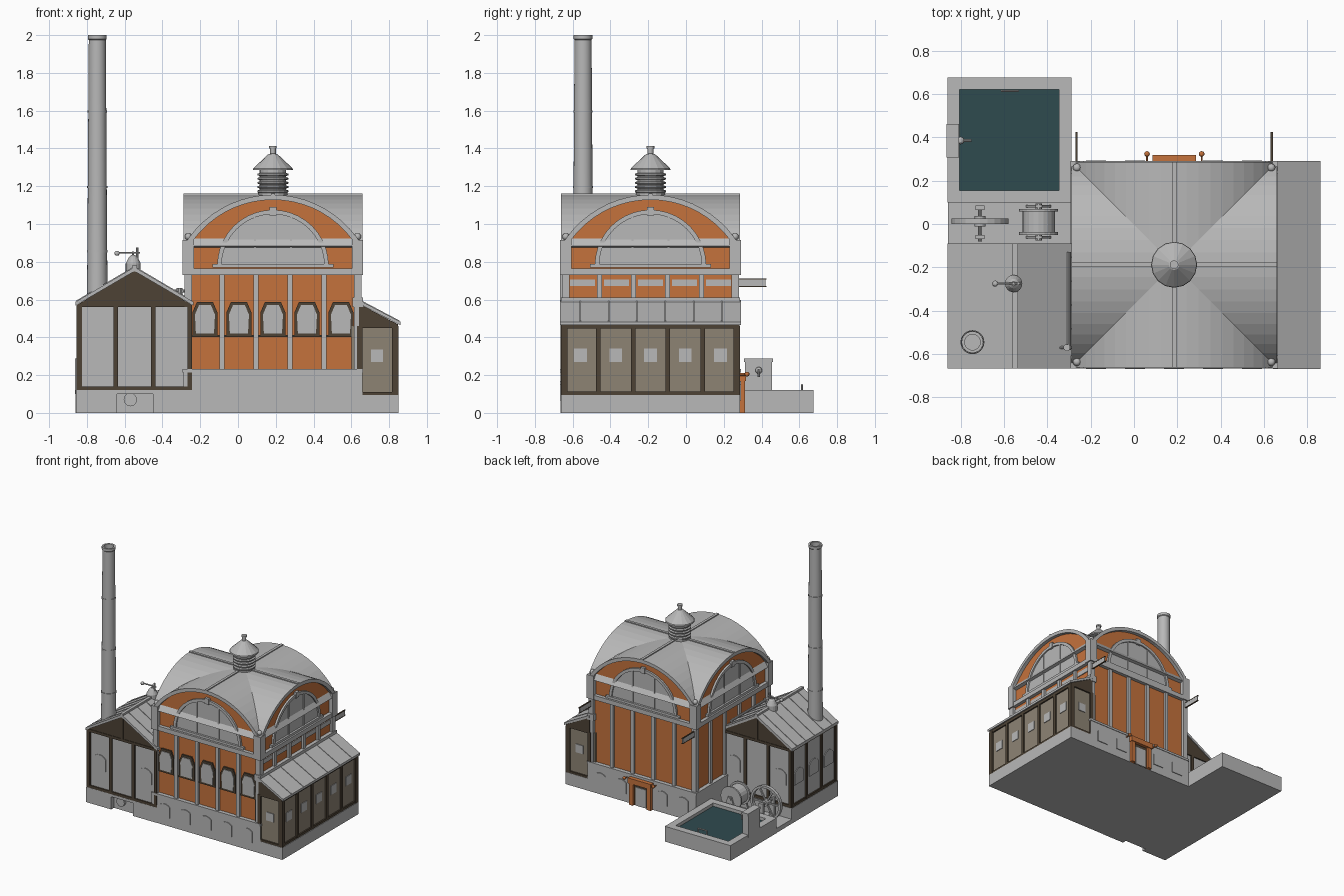
import bpy, bmesh, math
from mathutils import Matrix, Vector

if "Cube" in bpy.data.objects:
    bpy.data.objects.remove(bpy.data.objects["Cube"])


def material(name, rgb):
    m = bpy.data.materials.new(name)
    m.diffuse_color = (*rgb, 1)
    m.use_nodes = True
    m.node_tree.nodes["Principled BSDF"].inputs["Base Color"].default_value = m.diffuse_color
    return m


GREY = material("light_grey", (0.48, 0.48, 0.48))
ORANGE = material("orange_brick", (0.56, 0.17, 0.046))
BROWN = material("dark_brown", (0.075, 0.055, 0.036))
TAUPE = material("taupe", (0.27, 0.23, 0.175))
TEAL = material("teal_water", (0.028, 0.07, 0.078))


def side(cx, cy, quarter):
    """Wall frame: x runs along the wall, -y points outward."""
    return Matrix.Translation((cx, cy, 0)) @ Matrix.Rotation(quarter * math.pi / 2, 4, 'Z')


WORLD = Matrix.Identity(4)


class Part:
    """Collects repeated pieces into one object."""

    def __init__(self, name, mat):
        self.name, self.mat, self.bm = name, mat, bmesh.new()

    def prism(self, pts, d0, d1, M=WORLD):
        # outline in (along, height), extruded from d0 to d1 outward
        a = [self.bm.verts.new(M @ Vector((u, -d0, z))) for u, z in pts]
        b = [self.bm.verts.new(M @ Vector((u, -d1, z))) for u, z in pts]
        n = len(pts)
        self.bm.faces.new(a)
        self.bm.faces.new(b)
        for i in range(n):
            j = (i + 1) % n
            self.bm.faces.new((a[i], a[j], b[j], b[i]))
        return self

    def wall_box(self, u0, u1, d0, d1, z0, z1, M=WORLD):
        return self.prism([(u0, z0), (u1, z0), (u1, z1), (u0, z1)], d0, d1, M)

    def box(self, x0, x1, y0, y1, z0, z1):
        return self.wall_box(x0, x1, -y1, -y0, z0, z1)

    def lathe(self, prof, loc, n=16, axis='Z', closed=False):
        # revolve (radius, height) points about an axis
        rot = {'Z': WORLD, 'X': Matrix.Rotation(math.pi / 2, 4, 'Y'),
               'Y': Matrix.Rotation(-math.pi / 2, 4, 'X')}[axis]
        M = Matrix.Translation(loc) @ rot
        rings = [[self.bm.verts.new(M @ Vector((r * math.cos(t), r * math.sin(t), z)))
                  for t in (2 * math.pi * k / n for k in range(n))] for r, z in prof]
        for i in range(len(rings) if closed else len(rings) - 1):
            a, b = rings[i], rings[(i + 1) % len(rings)]
            for k in range(n):
                self.bm.faces.new((a[k], a[(k + 1) % n], b[(k + 1) % n], b[k]))
        if not closed:
            self.bm.faces.new(rings[0])
            self.bm.faces.new(rings[-1])
        return self

    def rod(self, r, length, loc, axis='Z', n=10):
        return self.lathe([(r, 0), (r, length)], loc, n, axis)

    def ball(self, r, loc, n=12):
        prof = [(r * math.sin(math.pi * k / 8), -r * math.cos(math.pi * k / 8)) for k in range(1, 8)]
        return self.lathe(prof, loc, n)

    def finish(self, smooth=False):
        bmesh.ops.recalc_face_normals(self.bm, faces=self.bm.faces[:])
        me = bpy.data.meshes.new(self.name)
        self.bm.to_mesh(me)
        self.bm.free()
        me.materials.append(self.mat)
        ob = bpy.data.objects.new(self.name, me)
        bpy.context.collection.objects.link(ob)
        if smooth:
            bpy.ops.object.select_all(action='DESELECT')
            ob.select_set(True)
            bpy.context.view_layer.objects.active = ob
            bpy.ops.object.shade_smooth_by_angle(angle=math.radians(35))
        return ob


def arc(r, zc, half, n=20):
    """Arc points from right to left."""
    a = math.asin(min(1, half / r))
    return [(r * math.sin(a - 2 * a * k / n), zc + r * math.cos(a - 2 * a * k / n)) for k in range(n + 1)]


def arched(u, w, z0, z1, rise=0.02):
    """Small window outline with a curved head."""
    h = w / 2
    r = (h * h + rise * rise) / (2 * rise)
    return [(u - h, z0), (u + h, z0)] + [(u + x, z) for x, z in arc(r, z1 - r, h, 6)]


# ---------------- main hall ----------------
CX, CY, H = 0.185, -0.188, 0.474
FRONT, RIGHT, BACK, LEFT = hall = [side(CX, CY, q) for q in range(4)]
BAYS = (-0.27, -0.09, 0.09, 0.27)
CENTRES = (-0.36, -0.18, 0, 0.18, 0.36)

Part("hall_base", GREY).box(CX - H, CX + H, CY - H, CY + H, 0, 0.22).finish()
Part("hall_walls", ORANGE).box(CX - .447, CX + .447, CY - .447, CY + .447, 0.2, 0.75).finish()
roof = Part("vault_roof", GREY)
gable = Part("gable_walls", ORANGE)
trim = Part("hall_trim", GREY)
glass = Part("gable_windows", GREY)
for M in hall:
    gable.prism([(-.455, .73), (.455, .73)] + arc(.532, .606, .455), .42, .447, M)
    # arched window, its surround, keystone, sill and mullions
    glass.prism(arc(.275, .78, .275), .44, .451, M)
    trim.prism(arc(.295, .78, .295) + arc(.272, .78, .272)[::-1], .44, .462, M)
    trim.wall_box(-.018, .018, .44, .467, 1.045, 1.09, M)
    trim.wall_box(-.32, .32, .44, .467, .77, .788, M)
    for u in (-.095, .095):
        trim.wall_box(u - .005, u + .005, .44, .457, .78, 1.035, M)
    # cornice, plinth moulding and pilasters
    trim.wall_box(-H, H, .43, H, .73, .765, M)
    trim.wall_box(-H, H, .43, H + .004, .215, .232, M)
    for u in BAYS:
        trim.wall_box(u - .014, u + .014, .44, .465, .22, .74, M)
for M in (FRONT, RIGHT):
    roof.prism(arc(.549, .606, H) + arc(.522, .606, .447)[::-1], -H, H, M)
    roof.wall_box(-.01, .01, -H, H, 1.145, 1.162, M)
balls = Part("corner_balls", GREY)
for sx in (-1, 1):
    for sy in (-1, 1):
        x, y = CX + sx * .448, CY + sy * .448
        trim.box(x - .03, x + .03, y - .03, y + .03, .73, .915)
        trim.box(x - .02, x + .02, y - .02, y + .02, .22, .74)
        balls.ball(.019, (x, y, .933))
roof.finish()
gable.finish()
glass.finish()
balls.finish(True)
# arm plates projecting at the back
plates, edges = Part("projecting_plates", GREY), Part("plate_edges", BROWN)
for x in (-.265, .635):
    plates.box(x - .004, x + .004, .27, .42, .672, .706)
    edges.box(x - .005, x + .005, .27, .425, .706, .712).box(x - .005, x + .005, .27, .425, .666, .672)
plates.finish()
edges.finish()

# front windows with dark surrounds, and the narrow side windows
frames, panes = Part("front_window_frames", BROWN), Part("hall_window_panes", GREY)
for u in CENTRES:
    frames.prism([(u - .067, .41), (u + .067, .41), (u + .067, .53), (u + .042, .588),
                  (u - .042, .588), (u - .067, .53)], .44, .458, FRONT)
    panes.prism([(u - .048, .42), (u + .048, .42), (u + .053, .52), (u + .032, .57),
                 (u - .032, .57), (u - .053, .52)], .44, .463, FRONT)
frames.wall_box(-.447, .447, .44, .456, .402, .413, FRONT).finish()
for u in (-.36, -.18, 0, .18, .36)[:5]:
    panes.wall_box(u - .065, u + .065, .44, .453, .672, .706, RIGHT)
panes.finish()
trim.wall_box(-H, H, .42, H + .002, .56, .61, RIGHT).finish()

# basement windows on the front and back
base_win = Part("basement_windows", GREY)
for M in (FRONT, BACK):
    for u in CENTRES:
        if M is FRONT or u:
            base_win.prism(arched(u, .092, .065, .17), .46, H + .006, M)
base_win.finish()

# back door
Part("door_surround", ORANGE).box(.09, .125, .28, .312, 0, .19).box(.245, .28, .28, .312, 0, .19) \
    .box(.085, .285, .28, .318, .17, .212).finish()
Part("door_opening", BROWN).box(.125, .245, .28, .292, 0, .17).finish()
Part("door_leaf", GREY).box(.14, .23, .28, .297, 0, .145).finish()
lamps = Part("door_lamps", ORANGE)
for x in (.06, .312):
    lamps.ball(.013, (x, .323, .205)).rod(.004, .04, (x, .285, .2), 'Y')
lamps.finish()

# louvred roof lantern
lantern = [(.078, 1.1), (.078, 1.165)]
for k in range(5):
    z = 1.17 + k * .022
    lantern += [(.082, z), (.082, z + .008), (.07, z + .012), (.07, z + .018)]
lantern += [(.07, 1.285), (.106, 1.285), (.104, 1.295), (.024, 1.37), (.015, 1.372),
            (.015, 1.4), (.02, 1.4), (.02, 1.413)]
Part("roof_lantern", GREY).lathe(lantern, (CX, CY, 0), 16).finish()

# ---------------- right lean-to ----------------
Part("lean_to_base", GREY).box(.6, .85, CY - H, CY + H, 0, .095).finish()
Part("lean_to_walls", TAUPE).box(.6, .834, -.648, .272, .09, .46).finish()
lr = Part("lean_to_roof", GREY)
lr.prism([(.64, .598), (.86, .482), (.86, .464), (.64, .578)], -.29, .668)
for k in range(6):
    y = -.56 + .15 * k
    lr.prism([(.65, .597), (.855, .489), (.855, .484), (.65, .592)], -y - .004, -y + .004)
lr.finish()
lf, lw = Part("lean_to_frame", BROWN), Part("lean_to_windows", GREY)
R = side(.834, CY, 1)
for u in (-.46, -.276, -.092, .092, .276, .46):
    lf.wall_box(u - .012, u + .012, -.02, .012, .09, .47, R)
for z in (.092, .447):
    lf.wall_box(-.472, .472, -.02, .011, z, z + .022, R)
for u in (-.37, -.184, 0, .184, .37):
    lw.wall_box(u - .034, u + .034, -.01, .005, .27, .34, R)
for M, s in ((side(.735, -.648, 0), 1), (side(.735, .272, 2), -1)):
    for u in (-.09 * s, .1 * s):
        lf.wall_box(u - .014, u + .014, -.02, .013, .09, .46, M)
    lf.wall_box(-.1, .1, -.02, .012, .092, .11, M)
    lf.prism([(-.095 * s, .45), (.105 * s, .45), (.105 * s, .472), (-.095 * s, .578)], -.02, .012, M)
    lw.wall_box(-.032, .032, -.01, .006, .27, .335, M)
lf.finish()
lw.finish()

# ---------------- left boiler house ----------------
BX, BY, BW, BD = -.548, -.378, .297, .275
Part("boiler_base", GREY).box(-.858, -.64, -.664, -.09, 0, .12).box(-.45, -.25, -.664, -.09, 0, .12) \
    .box(-.65, -.44, -.63, -.09, 0, .12).box(-.65, -.44, -.664, -.6, .1, .12) \
    .lathe([(.035, 0), (.035, .02)], (-.57, -.65, .07), 12, 'Y').finish()
Part("boiler_walls", GREY).box(BX - BW, BX + BW, BY - BD, BY + BD, .11, .58).finish()
bf, bw = Part("boiler_frame", BROWN), Part("boiler_windows", GREY)
for q, (hw, d) in enumerate(((BW, BD), (BD, BW), (BW, BD), (BD, BW))):
    if q == 1:
        continue
    M = side(BX, BY, q)
    for u in (-hw + .005, -hw / 3, hw / 3, hw - .005):
        bf.wall_box(u - .012, u + .012, d - .02, d + .011, .12, .58, M)
    for z in (.12, .56):
        bf.wall_box(-hw - .008, hw + .008, d - .02, d + .01, z, z + .02, M)
    for u in (-hw * .67, hw * .67) if q != 3 else (-hw * .67, 0, hw * .67):
        bw.prism(arched(u, .11, .28, .4, .03), d - .01, d + .006, M)
    if q != 3:
        bf.prism([(-hw, .575), (hw, .575), (0, .757)], d - .02, d + .006, M)
        bf.wall_box(-.01, .01, d - .02, d + .011, .58, .75, M)
bf.finish()
bw.finish()
br = Part("boiler_roof", GREY)
for s in (-1, 1):
    br.prism([(BX, .772), (BX + s * .312, .588), (BX + s * .312, .568), (BX, .75)], .09, .667)
    for k in range(5):
        d = .15 + .11 * k
        br.prism([(BX, .777), (BX + s * .308, .595), (BX + s * .308, .588), (BX, .77)], d, d + .007)
br.box(BX - .012, BX + .012, -.667, -.09, .762, .78).finish()

# ridge valve with weighted arm, and the pipe along the valley
Part("ridge_valve", GREY).lathe([(.04, .74), (.04, .79), (.03, .81), (.022, .825), (.01, .835)],
                                (-.555, -.275, 0), 16) \
    .rod(.005, .12, (-.64, -.275, .848), 'X').ball(.014, (-.64, -.275, .845)) \
    .rod(.007, .06, (-.533, -.275, .815)).rod(.005, .03, (-.555, -.275, .825)).finish()
Part("valley_pipe", GREY).rod(.01, .45, (-.3, -.58, .645), 'Y').rod(.016, .05, (-.31, -.57, .61)) \
    .rod(.007, .07, (-.35, -.57, .645), 'X').finish()

# tall chimney with bands and a cap
ch = [(.056, .55)]
for z in (.85, 1.19, 1.59):
    r = .054 - .009 * (z - .57) / 1.43
    ch += [(r, z), (r + .003, z), (r + .003, z + .012), (r, z + .012)]
ch += [(.045, 1.975), (.05, 1.98), (.05, 2), (.036, 2), (.036, 1.9)]
Part("chimney", GREY).lathe(ch, (-.745, -.545, 0), 24).finish(True)

# ---------------- yard, pool and machinery ----------------
Part("yard_slab", GREY).box(-.858, -.28, -.1, .11, 0, .035).finish()
Part("pool_walls", GREY).box(-.86, -.805, .1, .675, 0, .12).box(-.345, -.288, .1, .675, 0, .12) \
    .box(-.805, -.345, .1, .155, 0, .12).box(-.805, -.345, .62, .675, 0, .12) \
    .box(-.81, -.34, .15, .63, 0, .03).finish()
Part("pool_water", TEAL).box(-.806, -.344, .154, .621, .03, .095).finish()
Part("pool_ladder", GREY).rod(.005, .09, (-.61, .614, .06)).rod(.005, .09, (-.535, .614, .06)) \
    .rod(.005, .08, (-.612, .614, .148), 'X').finish()
Part("pump_block", GREY).box(-.862, -.81, .312, .455, .1, .27).box(-.864, -.807, .306, .461, .27, .288).finish()
Part("pump_spout", GREY).rod(.008, .065, (-.815, .385, .225), 'X').ball(.018, (-.8, .385, .225)) \
    .rod(.006, .04, (-.755, .385, .19)).finish()

# spoked flywheel
wheel = Part("flywheel", GREY)
wc = Vector((-.71, .013, .168))
wheel.lathe([(.132, -.013), (.132, .013), (.114, .013), (.114, -.013)], wc, 24, 'Y', True)
wheel.rod(.025, .05, wc - Vector((0, .025, 0)), 'Y', 12).rod(.01, .165, (wc.x, -.08, wc.z), 'Y')
for k in range(3):
    S = Matrix.Translation(wc) @ Matrix.Rotation(k * math.pi / 3, 4, 'Y')
    wheel.wall_box(-.118, .118, -.006, .006, -.006, .006, S)
for y in (-.06, .075):
    wheel.box(wc.x - .02, wc.x + .02, y - .01, y + .01, .02, .185)
wheel.finish()

# winding drum on its stands
drum = Part("winding_drum", GREY)
drum.lathe([(.09, -.06), (.09, -.048), (.075, -.048), (.075, .048), (.09, .048), (.09, .06)],
           (-.44, .01, .15), 20, 'Y').rod(.015, .17, (-.44, -.075, .15), 'Y')
for y in (-.062, .082):
    drum.prism([(-.5, .03), (-.38, .03), (-.425, .165), (-.455, .165)], -y - .006, -y + .006)
drum.finish()
